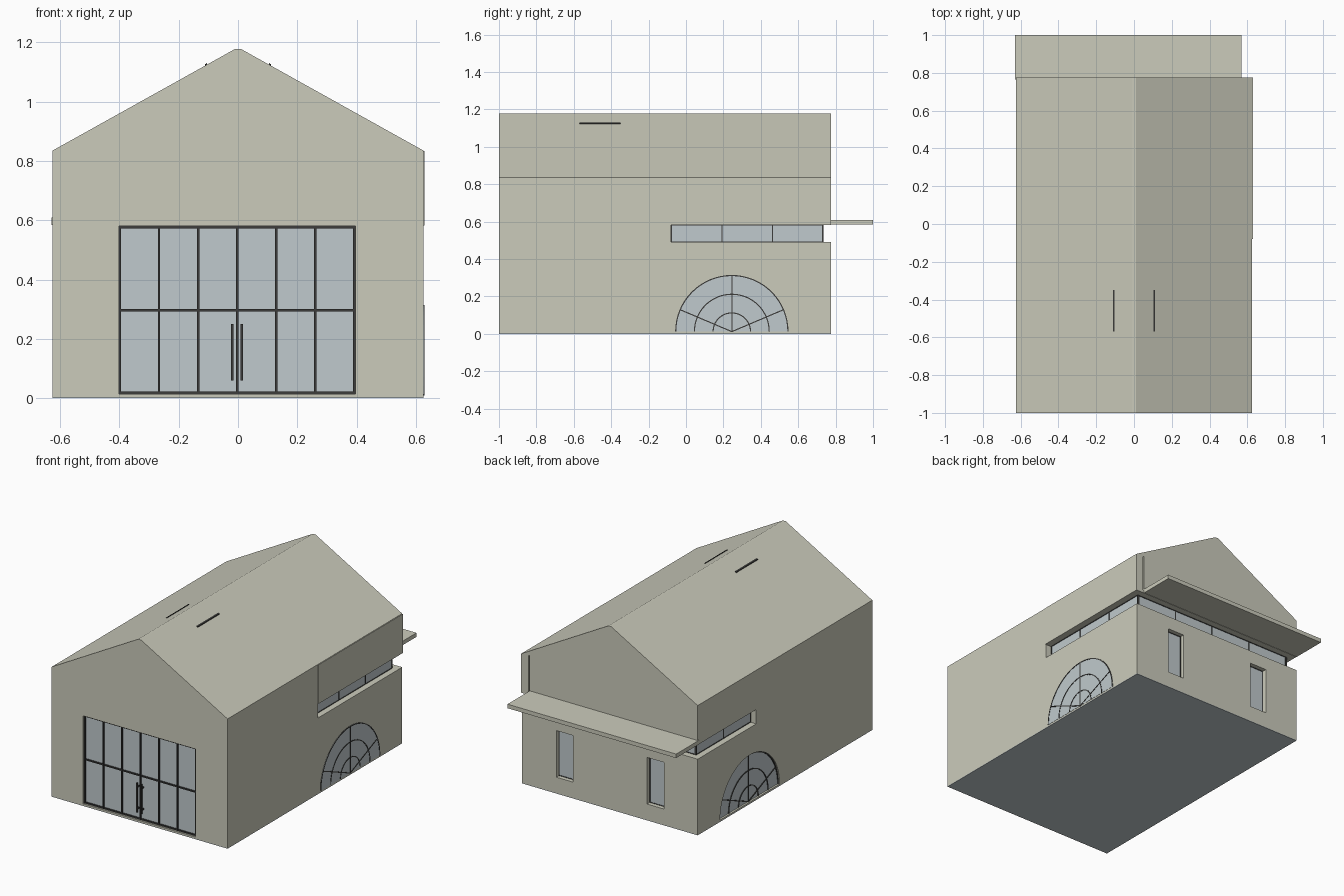
import bpy, bmesh, math
from mathutils import Vector

if "Cube" in bpy.data.objects:
    bpy.data.objects.remove(bpy.data.objects["Cube"])


def material(name, rgb):
    m = bpy.data.materials.new(name)
    m.use_nodes = True
    m.diffuse_color = (*rgb, 1)
    m.node_tree.nodes["Principled BSDF"].inputs["Base Color"].default_value = (*rgb, 1)
    return m


WALL = material("warm grey wall", (0.6, 0.6, 0.5))
GLASS = material("pale blue glass", (0.53, 0.59, 0.61))
FRAME = material("dark frame", (0.045, 0.045, 0.043))


def place(axis, u, v, w):
    return Vector({"x": (w, u, v), "y": (u, w, v), "z": (u, v, w)}[axis])


def part(name, mat, solids):
    """One object made of prisms: (axis, outline, start, end)."""
    bm = bmesh.new()
    for axis, pts, a, b in solids:
        lo = [bm.verts.new(place(axis, u, v, a)) for u, v in pts]
        hi = [bm.verts.new(place(axis, u, v, b)) for u, v in pts]
        bm.faces.new(lo)
        bm.faces.new(hi)
        for i in range(len(pts)):
            j = (i + 1) % len(pts)
            bm.faces.new((lo[i], lo[j], hi[j], hi[i]))
    bmesh.ops.recalc_face_normals(bm, faces=bm.faces)
    mesh = bpy.data.meshes.new(name)
    bm.to_mesh(mesh)
    bm.free()
    mesh.materials.append(mat)
    ob = bpy.data.objects.new(name, mesh)
    bpy.context.collection.objects.link(ob)
    return ob


def box(x0, x1, y0, y1, z0, z1):
    return ("z", [(x0, y0), (x1, y0), (x1, y1), (x0, y1)], z0, z1)


def cut(target, solids):
    for s in solids:
        cutter = part("cutter", WALL, [s])
        cutter.hide_render = True
        mod = target.modifiers.new("cut", "BOOLEAN")
        mod.operation = "DIFFERENCE"
        mod.solver = "EXACT"
        mod.object = cutter
        bpy.context.view_layer.objects.active = target
        bpy.ops.object.modifier_apply(modifier=mod.name)
        bpy.data.objects.remove(cutter)


W, FRONT, BACK, EAVE, RIDGE = 0.626, -1.0, 0.775, 0.835, 1.178
SLOT = (0.49, 0.582)            # corner window band heights
CORE, CORE_Y = 0.58, 0.727      # glass planes of the band
SIDE_L, SIDE_R = -0.08, 0.18    # where the band ends on each side
DOOR = (-0.402, 0.396, 0.014, 0.58)
ARCH_Y, ARCH_Z, ARCH_R = 0.245, 0.012, 0.303


def arc(r, n=32):
    return [(ARCH_Y + r * math.cos(math.pi * i / n),
             ARCH_Z + r * math.sin(math.pi * i / n)) for i in range(n + 1)]


# Gabled body with openings
body = part("house_body", WALL, [("y", [
    (-W, 0.004), (W, 0.004), (W, EAVE), (0.01, RIDGE), (-0.01, RIDGE), (-W, EAVE)], FRONT, BACK)])
band = [(0.8, SIDE_L), (0.8, 0.9), (-0.8, 0.9), (-0.8, SIDE_R),
        (-CORE, SIDE_R), (-CORE, CORE_Y), (CORE, CORE_Y), (CORE, SIDE_L)]
back_windows = [(0.26, 0.38), (-0.387, -0.265)]
cut(body, [
    ("z", band, *SLOT),
    box(DOOR[0], DOOR[1], -1.1, -0.975, DOOR[2], DOOR[3]),
    ("x", arc(ARCH_R), -0.7, -W + 0.015),
    box(0.572, 0.58, BACK - 0.02, 0.9, 0.6, EAVE),
] + [box(a, b, BACK - 0.035, 0.9, 0.105, 0.405) for a, b in back_windows])

part("floor_plate", GLASS, [box(-W, W, FRONT, BACK, 0, 0.004)])
part("left_upper_panel", WALL, [box(W - 0.01, 0.63, SIDE_L, BACK, SLOT[1], EAVE - 0.002)])
part("rear_canopy", WALL, [box(-0.63, 0.57, BACK - 0.01, 1.0, 0.584, 0.61)])

# Front glazed doors
x0, x1, z0, z1 = DOOR
part("door_glass", GLASS, [box(x0, x1, -0.98, -0.974, z0, z1)])
t = 0.004
bars = []
for i in range(7):
    x = x0 + t + (x1 - x0 - 2 * t) * i / 6
    bars.append(box(x - t, x + t, -0.99, -0.974, z0, z1))
for z in (z0 + t, 0.296, z1 - t):
    bars.append(box(x0, x1, -0.989, -0.974, z - t, z + t))
part("door_frame", FRAME, bars)
part("door_handles", FRAME, [s for x in (-0.02, 0.013) for s in (
    box(x - t, x + t, -1.0, -0.993, 0.06, 0.25),
    box(x - t, x + t, -0.994, -0.975, 0.08, 0.09),
    box(x - t, x + t, -0.994, -0.975, 0.22, 0.23))])


# Fan windows, one on each side
def fan_window(name, a, b, proud):
    part(name + "_glass", GLASS, [("x", arc(ARCH_R), a, b)])
    ribs = [("x", arc(r) + arc(r - 0.006)[::-1], a, b + proud) for r in (ARCH_R, 0.203, 0.103)]
    for deg in (23, 90, 157):
        c, s = math.cos(math.radians(deg)), math.sin(math.radians(deg))
        h, r = 0.003, ARCH_R - 0.002
        ribs.append(("x", [(ARCH_Y + c * d - s * k, ARCH_Z + s * d + c * k)
                           for d, k in ((0, -h), (r, -h), (r, h), (0, h))], a, b + proud))
    part(name + "_ribs", FRAME, ribs)


fan_window("left_fan_window", W - 0.004, W + 0.0015, 0.002)
fan_window("right_fan_window", -W + 0.017, -W + 0.012, -0.004)

# Corner window band
lo, hi = SLOT
g = 0.004
part("band_glass", GLASS, [
    box(CORE - g, CORE + g, SIDE_L, CORE_Y + g, lo, hi),
    box(-CORE - g, -CORE + g, SIDE_R, CORE_Y + g, lo, hi),
    box(-CORE, CORE, CORE_Y - g, CORE_Y + g, lo, hi)])
f, h = 0.007, 0.003
bars = []
for side, start, n in ((1, SIDE_L, 3), (-1, SIDE_R, 2)):
    xa, xb = sorted((side * (CORE - f), side * (CORE + f)))
    for i in range(n + 1):
        y = start + h + (CORE_Y + f - start - 2 * h) * i / n
        bars.append(box(xa, xb, y - h, y + h, lo, hi))
    for z in (lo, hi - h):
        bars.append(box(xa, xb, start, CORE_Y + f, z, z + h))
for i in range(1, 4):
    x = CORE - 2 * CORE * i / 4
    bars.append(box(x - h, x + h, CORE_Y - f, CORE_Y + f, lo, hi))
for z in (lo, hi - h):
    bars.append(box(-CORE, CORE, CORE_Y - f, CORE_Y + f, z, z + h))
part("band_frame", FRAME, bars)

# Narrow rear windows
panes, bars = [], []
y0 = BACK - 0.036
for a, b in back_windows:
    panes.append(box(a, b, y0, y0 + 0.006, 0.105, 0.405))
    for x in (a, b - h):
        bars.append(box(x, x + h, y0, y0 + 0.01, 0.105, 0.405))
    for z in (0.105, 0.405 - h):
        bars.append(box(a, b, y0, y0 + 0.009, z, z + h))
part("rear_window_glass", GLASS, panes)
part("rear_window_frames", FRAME, bars)

# Slim roof vents on both slopes
slope = (RIDGE - EAVE) / (W - 0.01)
vents = []
for s in (1, -1):
    outline = [(s * x, RIDGE - slope * (x - 0.01) + dz)
               for x, dz in ((0.104, -0.01), (0.112, -0.01), (0.112, 0.005), (0.104, 0.005))]
    vents.append(("y", outline, -0.57, -0.35))
part("roof_vents", FRAME, vents)
